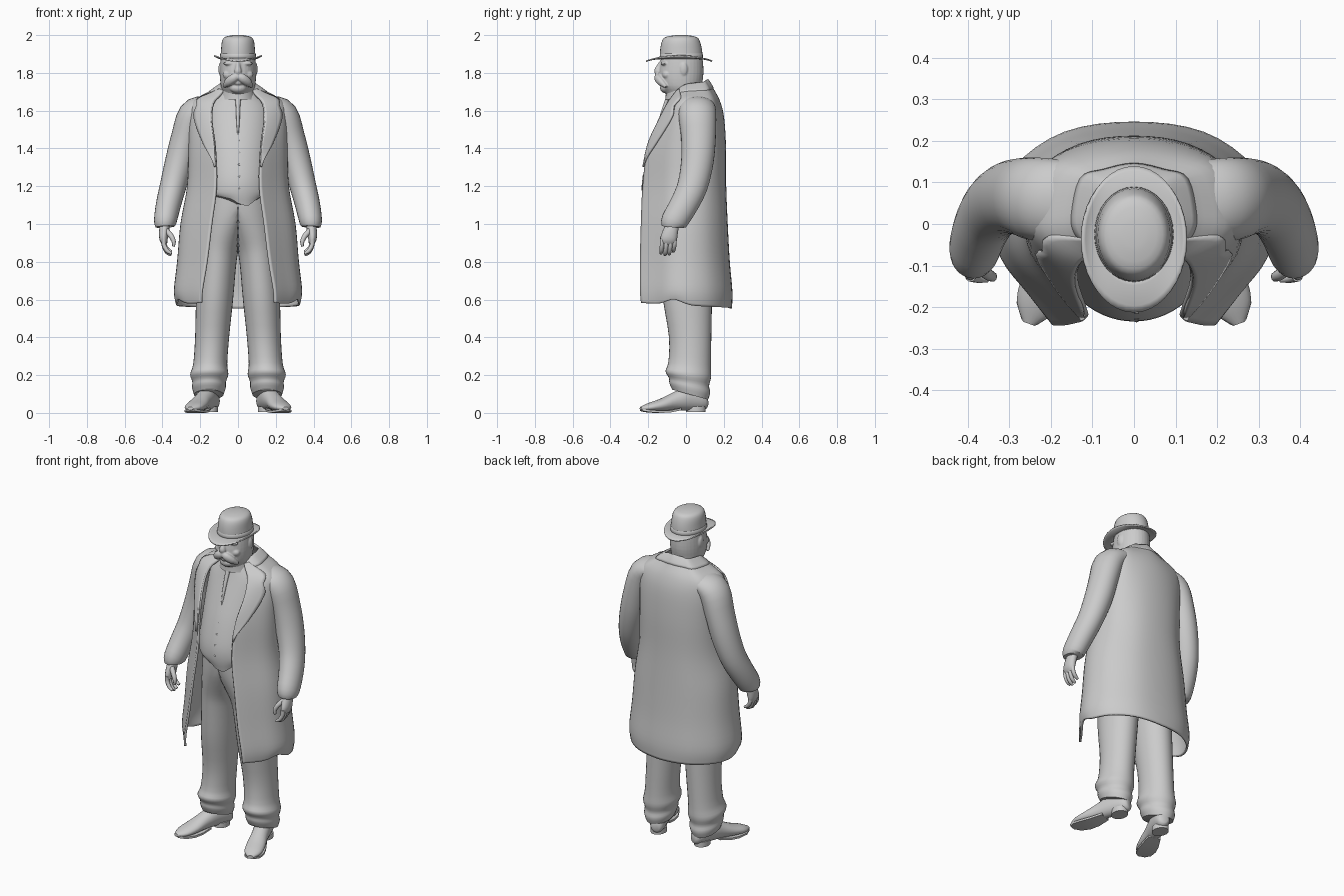
import bpy, bmesh, math
from mathutils import Vector

if "Cube" in bpy.data.objects:
    bpy.data.objects.remove(bpy.data.objects["Cube"])

GREY = bpy.data.materials.new("plain_grey")
GREY.diffuse_color = (0.6, 0.6, 0.6, 1)
GREY.use_nodes = True
GREY.node_tree.nodes["Principled BSDF"].inputs["Base Color"].default_value = GREY.diffuse_color


def spline(rows, t):
    """Catmull-Rom value at t in 0..1 along a list of tuples."""
    n = len(rows) - 1
    f = min(max(t, 0), 1) * n
    i = min(int(f), n - 1)
    f -= i
    p = [rows[min(max(k, 0), n)] for k in (i - 1, i, i + 1, i + 2)]
    return [0.5 * (2 * b + (c - a) * f + (2 * a - 5 * b + 4 * c - d) * f * f
                   + (3 * b - a - 3 * c + d) * f ** 3) for a, b, c, d in zip(*p)]


def smooth_rows(rows, per=3):
    n = (len(rows) - 1) * per
    return [spline(rows, i / n) for i in range(n + 1)]


def finish(name, bm, mirror=False, thick=0, angle=50):
    bmesh.ops.recalc_face_normals(bm, faces=bm.faces)
    me = bpy.data.meshes.new(name)
    bm.to_mesh(me)
    bm.free()
    me.materials.append(GREY)
    ob = bpy.data.objects.new(name, me)
    bpy.context.collection.objects.link(ob)
    bpy.ops.object.select_all(action='DESELECT')
    ob.select_set(True)
    bpy.context.view_layer.objects.active = ob
    bpy.ops.object.shade_smooth_by_angle(angle=math.radians(angle))
    if mirror:
        ob.modifiers.new("mirror", 'MIRROR')
    if thick:
        mod = ob.modifiers.new("thickness", 'SOLIDIFY')
        mod.thickness, mod.offset = thick, 0
    return ob


def skin(name, rings, closed=True, caps=True, **kw):
    """Join successive rings of points with quads."""
    bm = bmesh.new()
    vs = [[bm.verts.new(p) for p in r] for r in rings]
    n = len(vs[0])
    for a, b in zip(vs, vs[1:]):
        for i in range(n if closed else n - 1):
            j = (i + 1) % n
            bm.faces.new((a[i], a[j], b[j], b[i]))
    if closed and caps:
        bm.faces.new(vs[0])
        bm.faces.new(vs[-1])
    return finish(name, bm, **kw)


def oval(cx, cy, z, rx, ry, n=32):
    return [Vector((cx + rx * math.cos(a), cy + ry * math.sin(a), z))
            for a in (2 * math.pi * i / n for i in range(n))]


def tube(name, rows, n=20, **kw):
    """Sweep an oval (x, y, z, side radius, depth radius) along a path."""
    rows = smooth_rows(rows)
    pts = [Vector(r[:3]) for r in rows]
    rings = []
    for i, r in enumerate(rows):
        t = (pts[min(i + 1, len(pts) - 1)] - pts[max(i - 1, 0)]).normalized()
        u = Vector((0, 1, 0))
        u = (u - t * u.dot(t)).normalized()
        w = t.cross(u)
        rings.append([pts[i] + w * r[3] * math.cos(a) + u * r[4] * math.sin(a)
                      for a in (2 * math.pi * k / n for k in range(n))])
    return skin(name, rings, **kw)


def ball(name, loc, size):
    bm = bmesh.new()
    bmesh.ops.create_uvsphere(bm, u_segments=16, v_segments=10, radius=1)
    for v in bm.verts:
        v.co = Vector(a * s + b for a, s, b in zip(v.co, size, loc))
    return finish(name, bm)


# head: skull, jaw and features blended into one smooth surface
head = skin("head", [oval(*r) for r in smooth_rows([
    (0, .01, 1.64, .09, .085), (0, -.012, 1.69, .08, .095), (0, -.025, 1.73, .091, .108),
    (0, -.026, 1.79, .096, .118), (0, -.022, 1.86, .093, .112), (0, -.02, 1.91, .085, .1)])])
features = [
    ball("ear", (.092, -.012, 1.82), (.012, .022, .036)),
    tube("nose", [(0, -.124, 1.86, .012, .014), (0, -.14, 1.83, .014, .018), (0, -.149, 1.808, .02, .02),
                  (0, -.14, 1.79, .014, .016)], 12),
    ball("brow", (.042, -.115, 1.85), (.036, .018, .011)),
    ball("cheek", (.048, -.102, 1.79), (.034, .025, .024)),
    ball("chin", (0, -.108, 1.72), (.045, .03, .028)),
    ball("lower_lip", (0, -.134, 1.747), (.024, .014, .012)),
    tube("moustache", [(0, -.145, 1.782, .016, .018), (.025, -.148, 1.771, .024, .02),
                       (.052, -.131, 1.75, .022, .019), (.076, -.105, 1.726, .007, .008)], 12)]
bpy.ops.object.select_all(action='DESELECT')
for ob in [head] + features:
    ob.select_set(True)
bpy.context.view_layer.objects.active = head
bpy.ops.object.join()
head.modifiers.new("mirror", 'MIRROR')
blend = head.modifiers.new("blend", 'REMESH')
blend.mode, blend.voxel_size, blend.use_smooth_shade = 'VOXEL', .0045, True
relax = head.modifiers.new("relax", 'SMOOTH')
relax.factor, relax.iterations = .5, 3

# hat: domed crown, band and a brim turned up at the sides
skin("hat_crown", [oval(*r) for r in smooth_rows([
    (0, -.025, 1.872, .094, .113), (0, -.026, 1.92, .090, .111), (0, -.027, 1.966, .085, .101),
    (0, -.026, 1.99, .069, .082), (0, -.024, 2.0, .025, .03)])])
skin("hat_band", [oval(0, -.025, z, r, r + .019) for z, r in
                  ((1.875, .093), (1.878, .0955), (1.9, .0945), (1.904, .09))])
brim = []
for k in range(6):
    f = k / 5
    ring = oval(0, -.025 - .012 * f, 0, .088 + .038 * f, .106 + .069 * f, 40)
    for p in ring:
        side = (p.x / (.088 + .038 * f)) ** 2
        p.z = 1.876 + f * f * (.016 * side - .014 * (1 - side))
    brim.append(ring)
skin("hat_brim", brim, caps=False, thick=.007)

# waistcoat with a pointed lower hem
vest_rows = [(0, .01, 1.715, .085, .085), (0, .015, 1.67, .13, .105), (0, .015, 1.61, .175, .125),
             (0, .01, 1.5, .19, .162), (0, 0, 1.38, .195, .195), (0, -.02, 1.25, .198, .209),
             (0, -.02, 1.17, .198, .214), (0, -.015, 1.125, .192, .207)]
vest = [oval(*r, n=64) for r in smooth_rows(vest_rows, 4)]
for k, ring in enumerate(vest[-4:]):
    for p in ring:
        if p.y < -.1:
            p.z += (k + 1) / 4 * (.022 * abs(p.x) / .1 - .042 * max(0, 1 - abs(p.x - .05) / .08))
skin("waistcoat", vest)
for i in range(5):
    z = 1.19 + .062 * i
    y = min(p.y for r in vest for p in r if abs(p.z - z) < .02)
    ball("waistcoat_button", (.006, y + .003, z), (.006, .005, .006))
tube("tie", [(0, -.09, 1.68, .02, .014), (0, -.107, 1.64, .013, .01),
             (0, -.138, 1.55, .009, .008), (0, -.158, 1.47, .004, .006)], 10)
skin("shirt_collar", [oval(0, d, z, r, r + .01) for z, r, d in
                      ((1.66, .1, 0), (1.695, .09, -.006), (1.712, .086, -.012), (1.712, .075, -.012))])

# trousers: each half runs from the waist to a gathered hem, meeting at the centre
leg = [oval(*r) for r in smooth_rows([
    (0, -.01, 1.17, .185, .196), (.035, -.01, 1.06, .155, .183), (.075, -.005, .96, .124, .165),
    (.1, 0, .87, .106, .149), (.11, .002, .78, .1, .141), (.124, .008, .6, .098, .13),
    (.137, .022, .4, .09, .112), (.147, .019, .26, .09, .113), (.152, .012, .205, .101, .121),
    (.153, .016, .165, .089, .106), (.154, .02, .135, .089, .108), (.155, .022, .1, .078, .095)])]
for ring in leg:
    for p in ring:
        p.z -= (p.y - .01) * .42 * max(0, 1 - p.z / .3)
        p.x = max(p.x, 0)
skin("trousers", leg, mirror=True)

# shoes turned outward
heel, toe = Vector((.126, .112, 0)), Vector((.253, -.24, 0))
along = toe - heel
across = Vector((-along.y, along.x, 0)).normalized()


def shoe_ring(t, half, z0, z1, n=20):
    return [heel + along * t + across * half * math.cos(a) + Vector((0, 0, z0 + (z1 - z0) * (.5 + .5 * math.sin(a))))
            for a in (2 * math.pi * i / n for i in range(n))]


skin("shoe", [shoe_ring(*r) for r in smooth_rows([
    (0, .02, .03, .075), (.06, .04, .014, .11), (.3, .048, .012, .14), (.5, .048, .012, .11),
    (.7, .054, .008, .075), (.88, .047, .008, .052), (1, .015, .014, .032)])], mirror=True)
skin("shoe_sole", [[heel + along * t + across * s * half + Vector((0, 0, z + h))
                    for s, h in ((-1, 0), (1, 0), (1, .012), (-1, .012))]
                   for t, half, z in ((.42, .036, .014), (.6, .049, .002), (.75, .053, 0),
                                      (.9, .045, .004), (.99, .02, .01))], mirror=True, angle=30)
hc = heel + along * .17
skin("shoe_heel", [oval(hc.x, hc.y, z, .043, .052, 20) for z in (.004, .035)], mirror=True)

# coat surface: u runs neck to hem, v runs from back seam to front edge
# rows: back z, front z, half width, back y, front y, half opening
COAT = [(1.765, 1.715, .09, .112, -.035, .066), (1.715, 1.685, .145, .14, -.06, .09),
        (1.65, 1.64, .232, .174, -.092, .128), (1.56, 1.55, .252, .196, -.138, .138),
        (1.4, 1.4, .255, .206, -.2, .12), (1.2, 1.2, .262, .207, -.226, .115),
        (1.0, 1.0, .297, .215, -.235, .14), (.8, .8, .315, .226, -.24, .165),
        (.64, .65, .332, .24, -.24, .19), (.553, .583, .322, .237, -.235, .194)]


def coat_point(u, v, grow=1):
    zb, zf, w, yb, yf, xo = spline(COAT, u)
    s = -1 if v < 0 else 1
    v = abs(v)
    drop = .013 + .012 * u
    x, y = spline([(-.5 * w, yb - drop), (0, yb), (.5 * w, yb - drop), (.86 * w, yb * max(.55, .8 - .4 * u)),
                   (w, .02), (.95 * w, yf * .33), (xo + .42 * (w - xo), yf * (.78 - .1 * u)), (xo, yf)],
                  (1 + 6 * v) / 7)
    z = zb + (zf - zb) * v + .03 * math.exp(-((v - .64) / .1) ** 2) * max(0, u - .85) / .15
    return Vector((s * x * grow, .03 + (y - .03) * grow, z))


skin("coat", [[coat_point(i / 36, j / 24) for j in range(-24, 25)] for i in range(37)],
     closed=False, thick=.012)
# folded collar around the neck and lapels tapering to the waist
skin("coat_collar", [[coat_point(.11 * i / 5, j / 24, 1.01 + .04 * math.sin(i / 5 * 2.6))
                      for j in range(-22, 23)] for i in range(6)], closed=False, thick=.009)
LAPEL = [(.22,), (.3,), (.34,), (.25,), (.27,), (.22,), (.14,), (.02,)]
skin("lapel", [[coat_point(.05 + .45 * i / 21, 1 - spline(LAPEL, i / 21)[0] * j / 6, 1.03 + .035 * j / 6)
                for j in range(7)] for i in range(22)], closed=False, thick=.01, mirror=True)

# sleeves
tube("sleeve", [(.1, .055, 1.64, .03, .08), (.17, .058, 1.624, .057, .095), (.235, .06, 1.58, .08, .1),
                (.277, .066, 1.46, .077, .092),
                (.31, .06, 1.33, .076, .086), (.344, .034, 1.2, .07, .08), (.369, -.012, 1.1, .066, .075),
                (.385, -.062, 1.015, .06, .07), (.386, -.07, .985, .05, .058)], 28, mirror=True)

# hands with curled fingers
tube("palm", [(.386, -.07, 1.0, .026, .034), (.392, -.082, .96, .026, .04),
              (.394, -.092, .92, .022, .044), (.388, -.095, .895, .014, .038)], 16, mirror=True)
for k in range(4):
    y = -.127 + .022 * k
    drop = (.008, 0, .004, .018)[k]
    tube("finger", [(.393, y, .92, .013, .012), (.392, y, .885 + drop / 2, .012, .012),
                    (.375, y - .004, .85 + drop, .011, .011), (.352, y - .006, .836 + drop, .007, .008)],
         10, mirror=True)
tube("thumb", [(.38, -.1, .965, .015, .015), (.353, -.12, .935, .014, .014),
               (.34, -.127, .905, .011, .012), (.342, -.128, .88, .006, .007)], 10, mirror=True)
